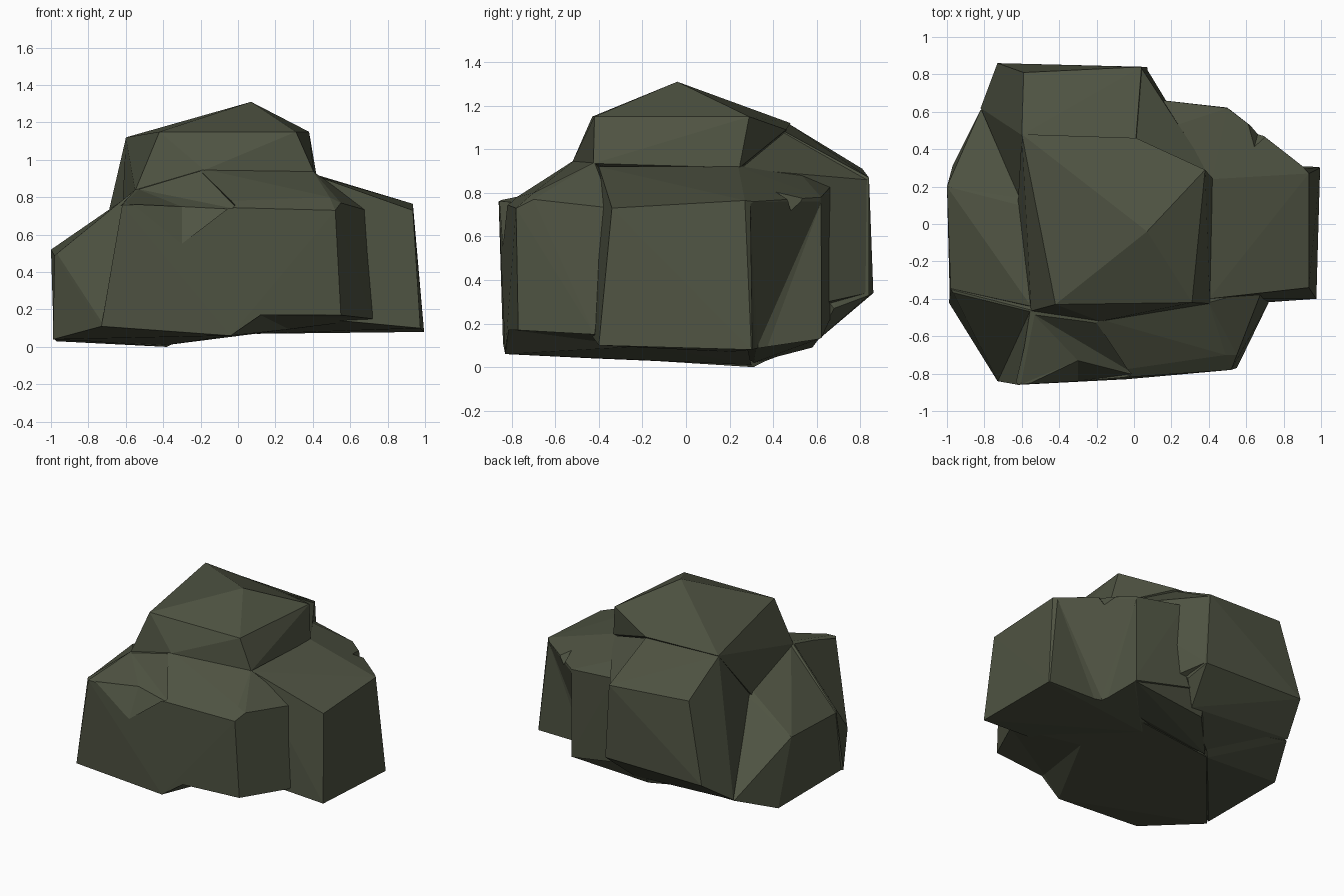
import bpy, bmesh

stone = bpy.data.materials.new("olive grey stone")
stone.diffuse_color = (0.077, 0.086, 0.054, 1)


def chunk(name, points):
    """Faceted stone chunk: the convex hull of a few corner points."""
    bm = bmesh.new()
    for p in points:
        bm.verts.new(p)
    hull = bmesh.ops.convex_hull(bm, input=bm.verts)
    loose = {g for g in hull["geom_interior"] if isinstance(g, bmesh.types.BMVert)}
    bmesh.ops.delete(bm, geom=list(loose), context='VERTS')
    bmesh.ops.recalc_face_normals(bm, faces=bm.faces)
    me = bpy.data.meshes.new(name)
    bm.to_mesh(me)
    bm.free()
    me.materials.append(stone)
    ob = bpy.data.objects.new(name, me)
    bpy.context.collection.objects.link(ob)
    return ob


def combine(target, other, operation):
    mod = target.modifiers.new(other.name, 'BOOLEAN')
    mod.operation = operation
    mod.solver = 'EXACT'
    mod.object = other
    bpy.context.view_layer.objects.active = target
    bpy.ops.object.modifier_apply(modifier=mod.name)
    bpy.data.objects.remove(other)


# broad front body with its sloping shelf
rock = chunk("boulder", [
    (-.73, -.84, .11), (-.04, -.83, .06), (.12, -.78, .17), (.55, -.77, .17),
    (.72, -.42, .15), (-.99, -.42, .04), (-.98, -.35, .49), (-.62, -.86, .76),
    (0, -.79, .73), (.52, -.78, .73), (.55, -.70, .77), (.49, -.70, .80),
    (.69, -.34, .73), (-.55, -.46, .84), (.40, -.42, .94), (-.18, -.51, .95),
    (-.38, .30, .01), (.30, .28, .10)])

# hollows in the front body: shelf, front notch, left corner, underside
shelf_chip = chunk("shelf_chip", [
    (-.61, -.86, .765), (0, -.80, .735), (-.30, -.73, .75),
    (-.20, -.53, .94), (-.54, -.48, .845), (-.30, -1.0, .80), (-.30, -.80, 1.2)])
front_chip = chunk("front_chip", [
    (-.60, -.87, .77), (0, -.80, .745), (-.30, -.725, .76), (-.30, -.84, .55),
    (-.30, -.95, .80), (-.30, -.73, .90)])
corner_chip = chunk("corner_chip", [
    (-.98, -.36, .495), (-.73, -.845, .12), (-.62, -.862, .755),
    (-.555, -.465, .84), (-.95, -.75, .60)])
under_chip = chunk("under_chip", [
    (-.04, -.83, .06), (.12, -.79, .17), (.55, -.785, .17), (.73, -.42, .15),
    (.28, -.20, .09), (.30, -.70, -.10), (.12, -.90, .17), (.55, -.90, .17)])
for chip in (shelf_chip, front_chip, corner_chip, under_chip):
    combine(rock, chip, 'DIFFERENCE')

# low left shoulder
left_shoulder = chunk("left_shoulder", [
    (-.985, -.40, .045), (-.97, .31, .03), (-1, .20, .52), (-.98, -.345, .485),
    (-.82, .61, .16), (-.61, .10, .72), (-.55, -.44, .83), (-.40, -.40, .88),
    (-.35, .10, .80), (-.38, .31, 0), (-.20, .50, .10)])

# overhanging back block
back_block = chunk("back_block", [
    (-.59, .81, .91), (.04, .84, .87), (-.73, .86, .34), (.07, .84, .33),
    (-.60, .475, 1.115), (.01, .455, 1.08), (-.82, .62, .17), (-.60, .11, .71),
    (.10, .68, .27), (0, .60, .12), (-.38, .32, .01), (.05, .10, .9)])

# right block with sloping top
right_block = chunk("right_block", [
    (.935, .27, .765), (.935, -.34, .73), (.975, -.40, .10), (.995, .30, .08),
    (.90, .31, .76), (.50, .62, .78), (.52, .62, .13), (.12, .665, .83),
    (-.08, .675, .25), (.42, .24, .92), (.40, -.40, .92), (.05, .47, .95),
    (.55, -.345, .74), (.55, -.43, .14), (0, -.3, .9), (.1, .2, .07)])

# slanting hollows in the back right wall
wall_chip = chunk("wall_chip", [
    (.92, .295, .76), (.99, .305, .09), (.50, .622, .12), (.50, .622, .76),
    (.56, .33, .10), (.55, .32, -.05), (.99, .32, -.05), (.50, .64, -.05),
    (.90, .62, .10), (.90, .62, .70)])
back_chip = chunk("back_chip", [
    (.58, .58, .80), (.73, .46, .80), (.64, .40, .82), (.67, .51, .68),
    (.70, .60, .85)])
for chip in (wall_chip, back_chip):
    combine(right_block, chip, 'DIFFERENCE')

# slope joining the back block and the right block
saddle = chunk("saddle", [
    (.012, .45, 1.075), (.42, .25, .91), (.13, .66, .825), (.042, .83, .86),
    (.068, .83, .34), (-.07, .67, .26), (.15, .65, .30), (-.2, .5, .5),
    (.3, .2, .5), (-.2, .3, .9)])

# underside between the back block and the right block
back_foot = chunk("back_foot", [
    (-.08, .67, .255), (-.10, .58, .09), (.49, .61, .13), (.55, .33, .125),
    (-.36, .31, .02), (0, .1, .2), (.3, .1, .2), (.2, .5, .4)])

# peaked cap
cap = chunk("cap", [
    (.07, -.04, 1.31), (.38, .29, 1.15), (.31, -.42, 1.15), (-.42, -.43, 1.15),
    (-.60, .48, 1.12), (.01, .46, 1.09), (.42, .245, .915), (.405, -.425, .935),
    (-.18, -.52, .945), (-.55, -.465, .835), (-.62, .12, .70), (.1, .1, .8)])

for part in (left_shoulder, back_block, right_block, saddle, back_foot, cap):
    combine(rock, part, 'UNION')

# flat faces, one stone colour
for poly in rock.data.polygons:
    poly.use_smooth = False
    poly.material_index = 0
